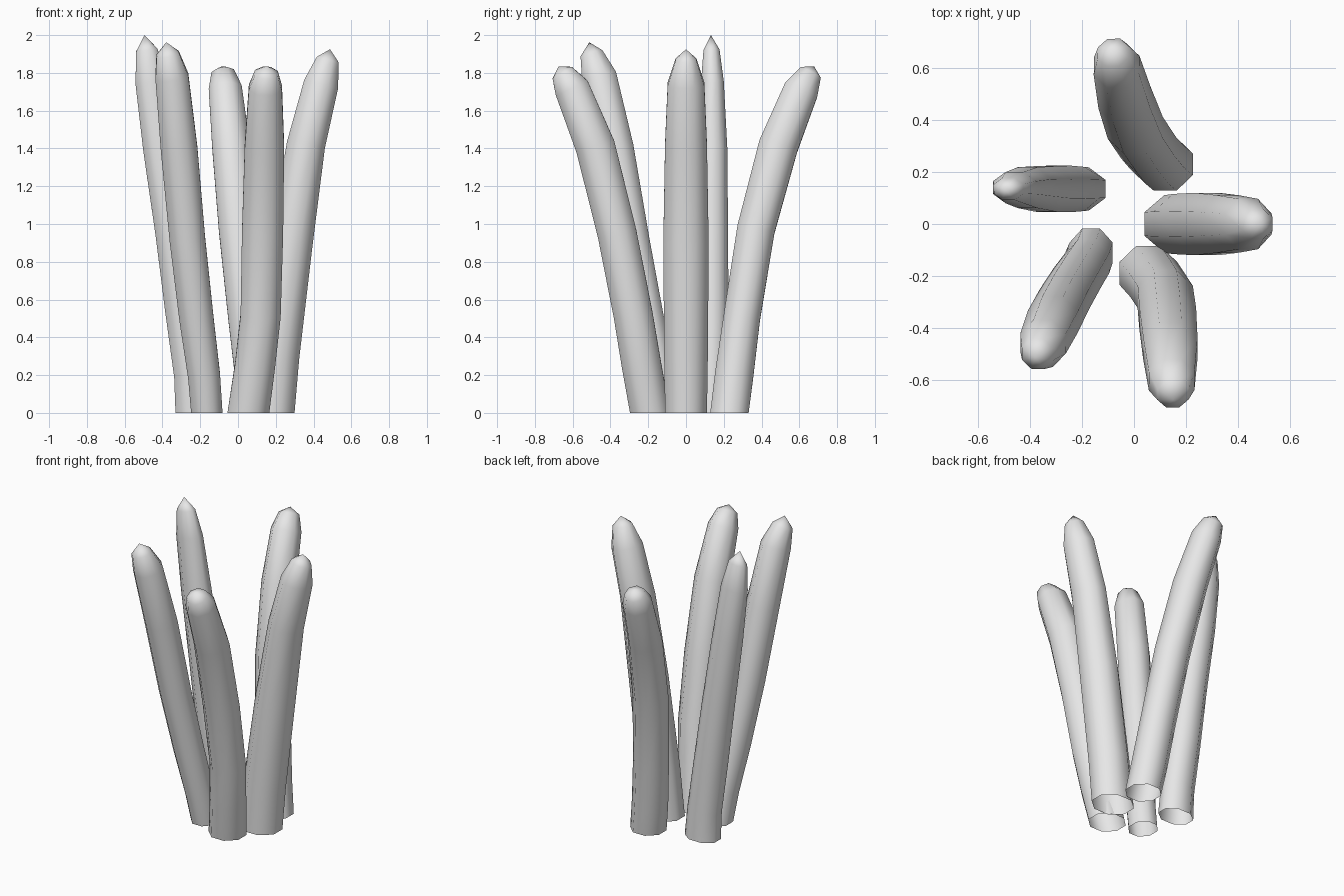
import bpy
import bmesh
from math import cos, sin, pi
from mathutils import Vector

cube = bpy.data.objects.get("Cube")
if cube:
    bpy.data.objects.remove(cube, do_unlink=True)

SIDES = 8

grey = bpy.data.materials.new("plain grey")
grey.use_nodes = True
colour = (0.8, 0.8, 0.8, 1)
grey.diffuse_color = colour
grey.node_tree.nodes["Principled BSDF"].inputs["Base Color"].default_value = colour


def add_stalk(name, stations, tip, turn=0.5):
    """Loft rings of (x, y, z, radius across x, radius across y) and close them at a tip."""
    bm = bmesh.new()
    centres = [Vector(s[:3]) for s in stations] + [Vector(tip)]
    rings = []
    for i, (x, y, z, rx, ry) in enumerate(stations):
        # the base is cut level, the other rings follow the bend
        axis = Vector((0, 0, 1))
        if i:
            axis = (centres[i + 1] - centres[i - 1]).normalized()
        tilt = Vector((0, 0, 1)).rotation_difference(axis)
        ring = []
        for k in range(SIDES):
            a = 2 * pi * (k + turn) / SIDES
            ring.append(bm.verts.new(centres[i] + tilt @ Vector((rx * cos(a), ry * sin(a), 0))))
        rings.append(ring)
    for low, high in zip(rings, rings[1:]):
        for k in range(SIDES):
            n = (k + 1) % SIDES
            bm.faces.new((low[k], low[n], high[n], high[k]))
    pole = bm.verts.new(tip)
    for k in range(SIDES):
        bm.faces.new((rings[-1][k], rings[-1][(k + 1) % SIDES], pole))
    for f in bm.faces:
        f.smooth = True
    mesh = bpy.data.meshes.new(name)
    bm.to_mesh(mesh)
    bm.free()
    mesh.materials.append(grey)
    obj = bpy.data.objects.new(name, mesh)
    bpy.context.collection.objects.link(obj)


# Left stalk
add_stalk("left_stalk", [
    (.17, 0, 0, .14, .12), (.20, 0, .3, .135, .125), (.28, 0, .9, .125, .13),
    (.36, 0, 1.42, .11, .12), (.44, 0, 1.74, .1, .105), (.475, 0, 1.87, .065, .06),
], (.487, 0, 1.925))

# Front stalk
add_stalk("front_stalk", [
    (.055, -.19, 0, .12, .115), (.09, -.235, .25, .115, .113), (.12, -.28, .52, .115, .112),
    (.13, -.365, .95, .118, .112), (.14, -.48, 1.41, .113, .113),
    (.145, -.605, 1.72, .095, .1), (.15, -.655, 1.8, .065, .065),
], (.15, -.675, 1.835))

# Front right stalk
add_stalk("front_right_stalk", [
    (-.165, -.11, 0, .09, .1), (-.18, -.15, .2, .092, .1), (-.22, -.21, .5, .098, .1),
    (-.268, -.29, .92, .102, .103), (-.312, -.375, 1.4, .105, .106),
    (-.35, -.46, 1.78, .095, .1), (-.372, -.5, 1.9, .065, .065),
], (-.38, -.512, 1.962))

# Back right stalk
add_stalk("back_right_stalk", [
    (-.22, .135, 0, .12, .09), (-.235, .135, .2, .112, .092), (-.285, .135, .55, .11, .097),
    (-.34, .135, .95, .105, .095), (-.41, .14, 1.4, .1, .085),
    (-.46, .14, 1.75, .09, .065), (-.483, .135, 1.92, .062, .046),
], (-.495, .132, 2.0))

# Back stalk
add_stalk("back_stalk", [
    (.12, .23, 0, .115, .11), (.09, .255, .2, .115, .11), (.055, .295, .5, .115, .105),
    (.005, .37, .97, .115, .108), (-.037, .488, 1.41, .108, .113),
    (-.067, .61, 1.71, .095, .1), (-.08, .66, 1.8, .065, .065),
], (-.085, .678, 1.835))
